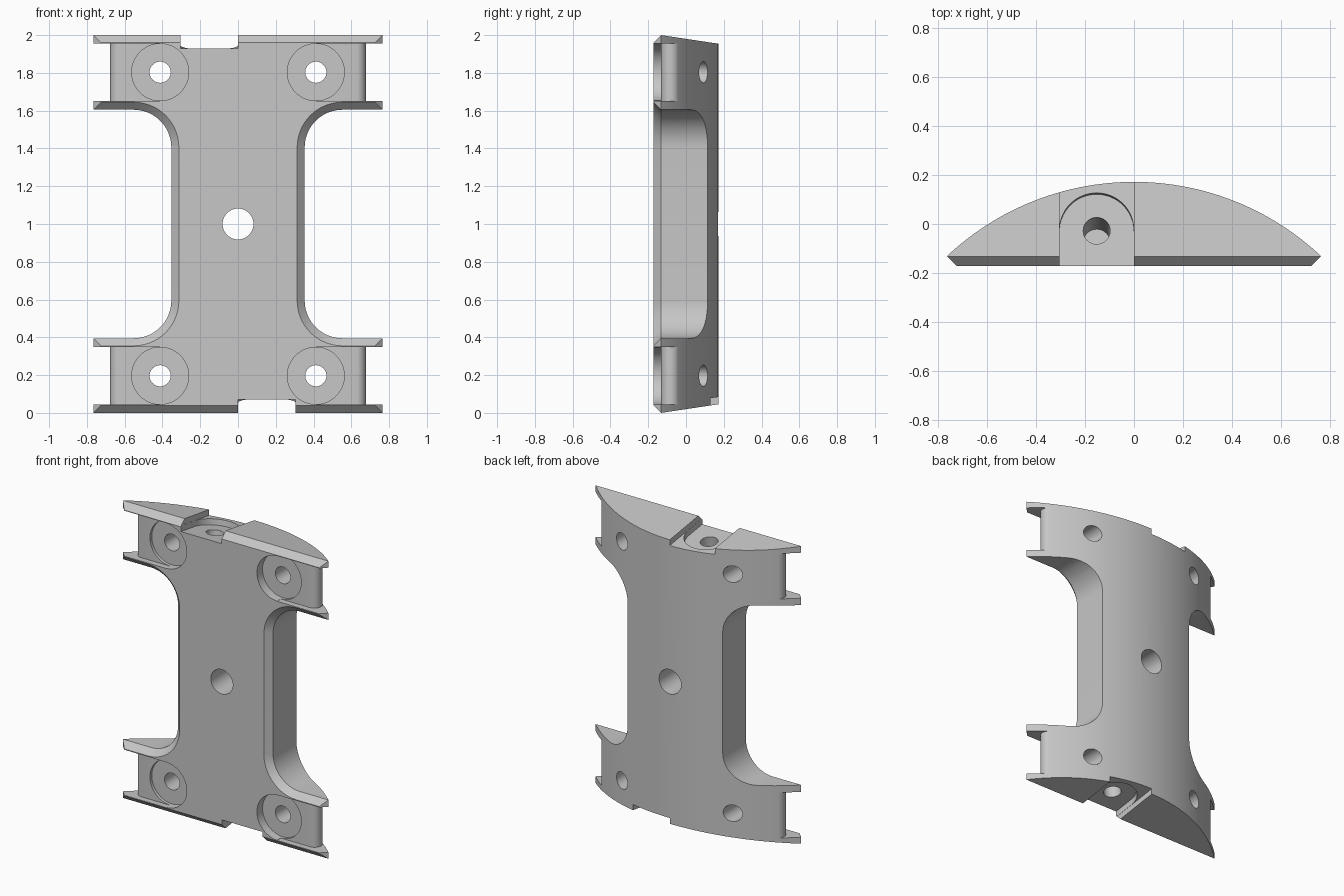
import bpy, bmesh, math
from mathutils import Matrix, Vector

cube = bpy.data.objects.get("Cube")
if cube:
    bpy.data.objects.remove(cube, do_unlink=True)

grey = bpy.data.materials.new("plain grey")
grey.use_nodes = True
colour = (0.57, 0.57, 0.57, 1)
grey.diffuse_color = colour
grey.node_tree.nodes["Principled BSDF"].inputs["Base Color"].default_value = colour

FRONT, RIM, BACK, SLOPE = -0.172, -0.132, 0.172, 0.15
BACK_RADIUS = 1.114
HOLE_X, HOLE_Z = 0.412, 0.1965


def loft(name, loops):
    """Solid through a list of matching closed loops."""
    bm = bmesh.new()
    rings = [[bm.verts.new(p) for p in loop] for loop in loops]
    n = len(rings[0])
    for a, b in zip(rings, rings[1:]):
        for i in range(n):
            j = (i + 1) % n
            bm.faces.new((a[i], a[j], b[j], b[i]))
    bm.faces.new(rings[0][::-1])
    bm.faces.new(rings[-1])
    bmesh.ops.recalc_face_normals(bm, faces=bm.faces)
    mesh = bpy.data.meshes.new(name)
    bm.to_mesh(mesh)
    bm.free()
    mesh.materials.append(grey)
    obj = bpy.data.objects.new(name, mesh)
    bpy.context.collection.objects.link(obj)
    return obj


def arc(cx, cy, r, start, end, steps):
    angles = [math.radians(start + (end - start) * i / steps) for i in range(steps + 1)]
    return [(cx + r * math.cos(a), cy + r * math.sin(a)) for a in angles]


def circle(cx, cy, r, steps=48):
    return arc(cx, cy, r, 0, 360, steps)[:-1]


def rect(x0, x1, y0, y1):
    return [(x0, y0), (x1, y0), (x1, y1), (x0, y1)]


def along_y(name, pts, y0, y1):
    return loft(name, [[(x, y, z) for x, z in pts] for y in (y0, y1)])


def along_z(name, pts, z0, z1, matrix=Matrix()):
    return loft(name, [[matrix @ Vector((x, y, z)) for x, y in pts] for z in (z0, z1)])


def outline(y, inset):
    """Waisted plate outline; its ends lean inward toward the back."""
    top = 1 - inset - SLOPE * max(0, y - RIM)
    side = 0.7645 - inset
    quarter = [(side, top), (side, 0.605 + inset)]
    quarter += arc(0.553, 0.405, 0.2 + inset, 90, 180, 16)
    right = quarter + [(x, -z) for x, z in reversed(quarter)]
    ring = right + [(-x, z) for x, z in reversed(right)]
    return [(x, y, z + 1) for x, z in ring]


# Plate with chamfered front rim
body = loft("bracket_plate", [outline(FRONT, 0.04), outline(RIM, 0), outline(0.25, 0)])

tools = []
# Curved back
curve = along_z("back_curve", circle(0, BACK - BACK_RADIUS, BACK_RADIUS, 256), -0.5, 2.5)
tools.append((curve, 'INTERSECT'))


def cut(obj):
    tools.append((obj, 'DIFFERENCE'))


# Centre hole
cut(along_y("centre_hole", circle(0, 1, 0.082), -1, 1))

# Corner pockets with rounded outer ends, counterbores and bolt holes
round_end = [(0.626, -0.5), (1.2, -0.5), (0.95, 0.36)]
round_end += arc(0.626, RIM + 0.05, 0.0505, 54, -90, 20)
for s in (-1, 1):
    for z in (HOLE_Z, 2 - HOLE_Z):
        x = s * HOLE_X
        z0, z1 = z - 0.1525, z + 0.1525
        cut(along_z("side_gap", [(s * px, py) for px, py in round_end], z0, z1))
        cut(along_y("pad_recess", rect(x, s * 1.3, z0, z1), -1, RIM))
        cut(along_y("counterbore", circle(x, z, 0.151), -1, RIM + 0.02))
        cut(along_y("bolt_hole", circle(x, z, 0.056), -1, 1))

# End notches, square to the sloped ends and turned half round at the bottom
tilt = Matrix.Translation((0, RIM, 2)) @ Matrix.Rotation(-math.atan(SLOPE), 4, 'X')
half_turn = Matrix.Translation((0, 0, 2)) @ Matrix.Diagonal((-1, 1, -1, 1))
for m in (tilt, half_turn @ tilt):
    cut(along_z("end_notch", rect(-0.305, 0, -0.4, 0.6), -0.038, 0.3, m))
    seat = [(-0.304, -0.3), (-0.001, -0.3)] + arc(-0.1525, 0.116, 0.1515, 0, 180, 32)
    cut(along_z("rounded_seat", seat, -0.077, 0.25, m))
    cut(along_z("end_hole", circle(-0.1525, 0.117, 0.055), -0.4, 0.2, m))

# Carve the plate, then drop the cutters
bpy.context.view_layer.objects.active = body
for tool, operation in tools:
    mod = body.modifiers.new(tool.name, 'BOOLEAN')
    mod.operation = operation
    mod.solver = 'EXACT'
    mod.object = tool
    bpy.ops.object.modifier_apply(modifier=mod.name)
    bpy.data.objects.remove(tool, do_unlink=True)

bpy.ops.object.select_all(action='DESELECT')
body.select_set(True)
bpy.ops.object.shade_smooth_by_angle(angle=math.radians(25))
